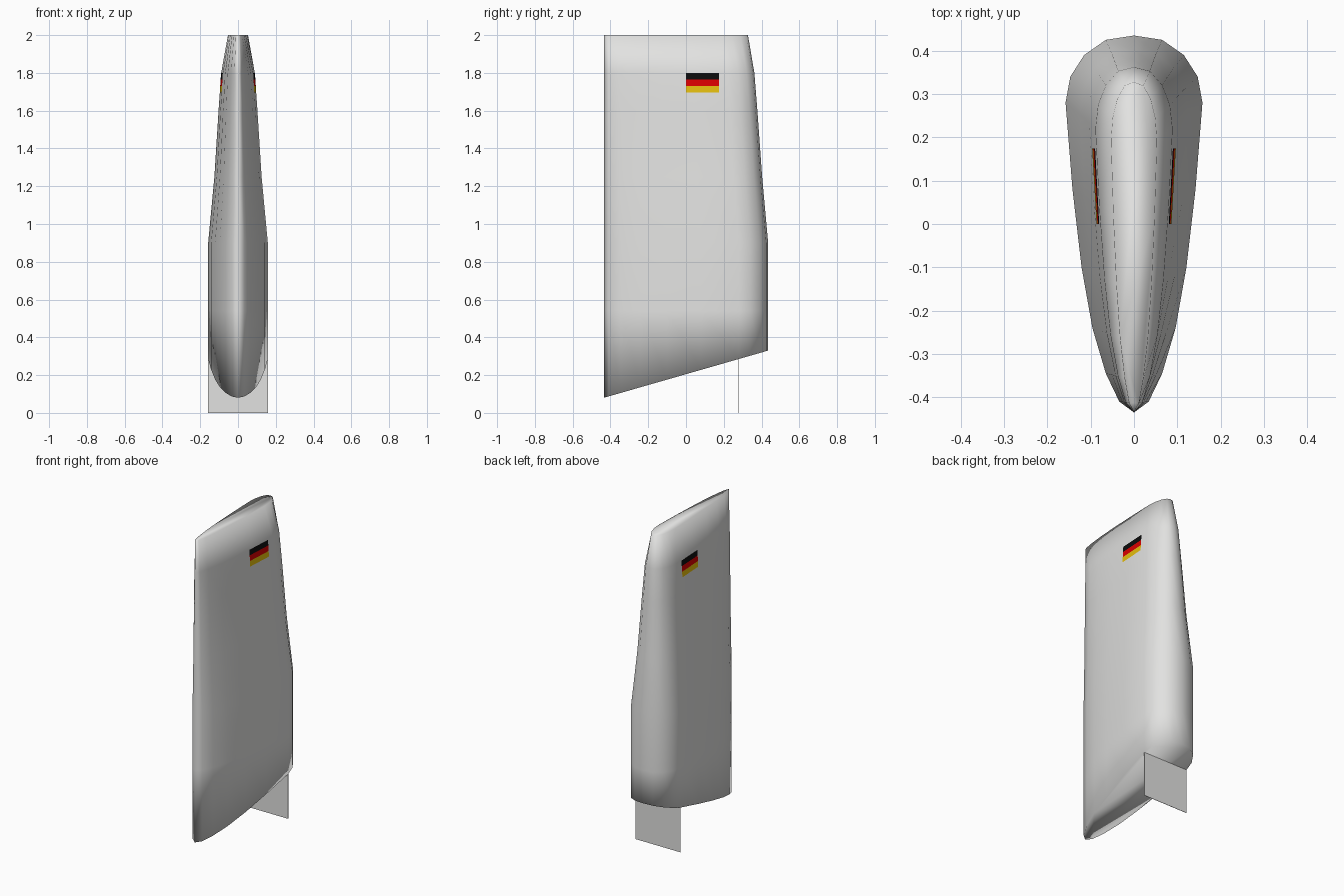
import bpy, bmesh

if "Cube" in bpy.data.objects:
    bpy.data.objects.remove(bpy.data.objects["Cube"])

TAIL = -0.435  # trailing edge y, shared by every ring


def material(name, rgb):
    m = bpy.data.materials.new(name)
    m.diffuse_color = (*rgb, 1)
    m.use_nodes = True
    m.node_tree.nodes["Principled BSDF"].inputs["Base Color"].default_value = m.diffuse_color
    return m


grey = material("light grey", (0.76, 0.76, 0.75))
black = material("black", (0.004, 0.004, 0.004))
red = material("red", (0.72, 0.0, 0.0))
gold = material("gold", (0.88, 0.58, 0.005))

# Half of the teardrop section: (x, y) from rounded nose to trailing edge
HALF = [(0, .435), (.065, .425), (.115, .39), (.147, .34), (.158, .28),
        (.142, .08), (.121, -.10), (.096, -.24), (.065, -.345),
        (.034, -.41), (0, TAIL)]
SECTION = HALF + [(-x, y) for x, y in reversed(HALF[1:-1])]

# Rings above the slanted bottom: (z, nose y, half width)
RINGS = [(.54, .435, .158), (.90, .435, .158), (1.25, .403, .125),
         (1.60, .378, .103), (1.80, .362, .089), (2.0, .328, .053)]


def lerp(a, b, t):
    return a + (b - a) * t


def scales(nose, half):
    return half / .158, (nose - TAIL) / .87


def surface_x(y, z):
    """Half width of the body at a point on its side."""
    for a, b in zip(RINGS, RINGS[1:]):
        if a[0] <= z <= b[0]:
            t = (z - a[0]) / (b[0] - a[0])
            sx, sy = scales(lerp(a[1], b[1], t), lerp(a[2], b[2], t))
            break
    y0 = TAIL + (y - TAIL) / sy
    for p, q in zip(HALF, HALF[1:]):
        if q[1] <= y0 <= p[1]:
            return sx * lerp(p[0], q[0], (p[1] - y0) / (p[1] - q[1]))


def finish(bm, name, mat, smooth=False):
    me = bpy.data.meshes.new(name)
    bm.to_mesh(me)
    bm.free()
    me.materials.append(mat)
    for p in me.polygons:
        p.use_smooth = smooth
    ob = bpy.data.objects.new(name, me)
    bpy.context.collection.objects.link(ob)
    return ob


# Lofted fin body with slanted bottom and flat top, smooth all over
bm = bmesh.new()
loops = [[bm.verts.new((x, y, .08 + (y - TAIL) * .25 / .87)) for x, y in SECTION]]
for z, nose, half in RINGS:
    sx, sy = scales(nose, half)
    loops.append([bm.verts.new((x * sx, TAIL + (y - TAIL) * sy, z))
                  for x, y in SECTION])
n = len(SECTION)
for lo, hi in zip(loops, loops[1:]):
    for i in range(n):
        j = (i + 1) % n
        bm.faces.new((lo[i], lo[j], hi[j], hi[i]))
bm.faces.new(loops[0])
bm.faces.new(loops[-1])
bmesh.ops.recalc_face_normals(bm, faces=bm.faces)
finish(bm, "fin_body", grey, True)

# Thin upright plate under the widest part
bm = bmesh.new()
bmesh.ops.create_cube(bm, size=1)
for v in bm.verts:
    v.co = (v.co.x * .316, .28 + v.co.y * .002, (v.co.z + .5) * .285)
finish(bm, "base_plate", grey)

# Three coloured stripes on each side, lying just off the surface
for k, (name, mat) in enumerate((("flag_gold", gold), ("flag_red", red),
                                 ("flag_black", black))):
    z0 = 1.695 + k * .035
    bm = bmesh.new()
    for side in (1, -1):
        corners = [(0, z0), (.174, z0), (.174, z0 + .035), (0, z0 + .035)]
        vs = [bm.verts.new((side * (surface_x(y, z) + .003), y, z))
              for y, z in corners]
        bm.faces.new(vs if side > 0 else vs[::-1])
    finish(bm, name + "_stripe", mat)
